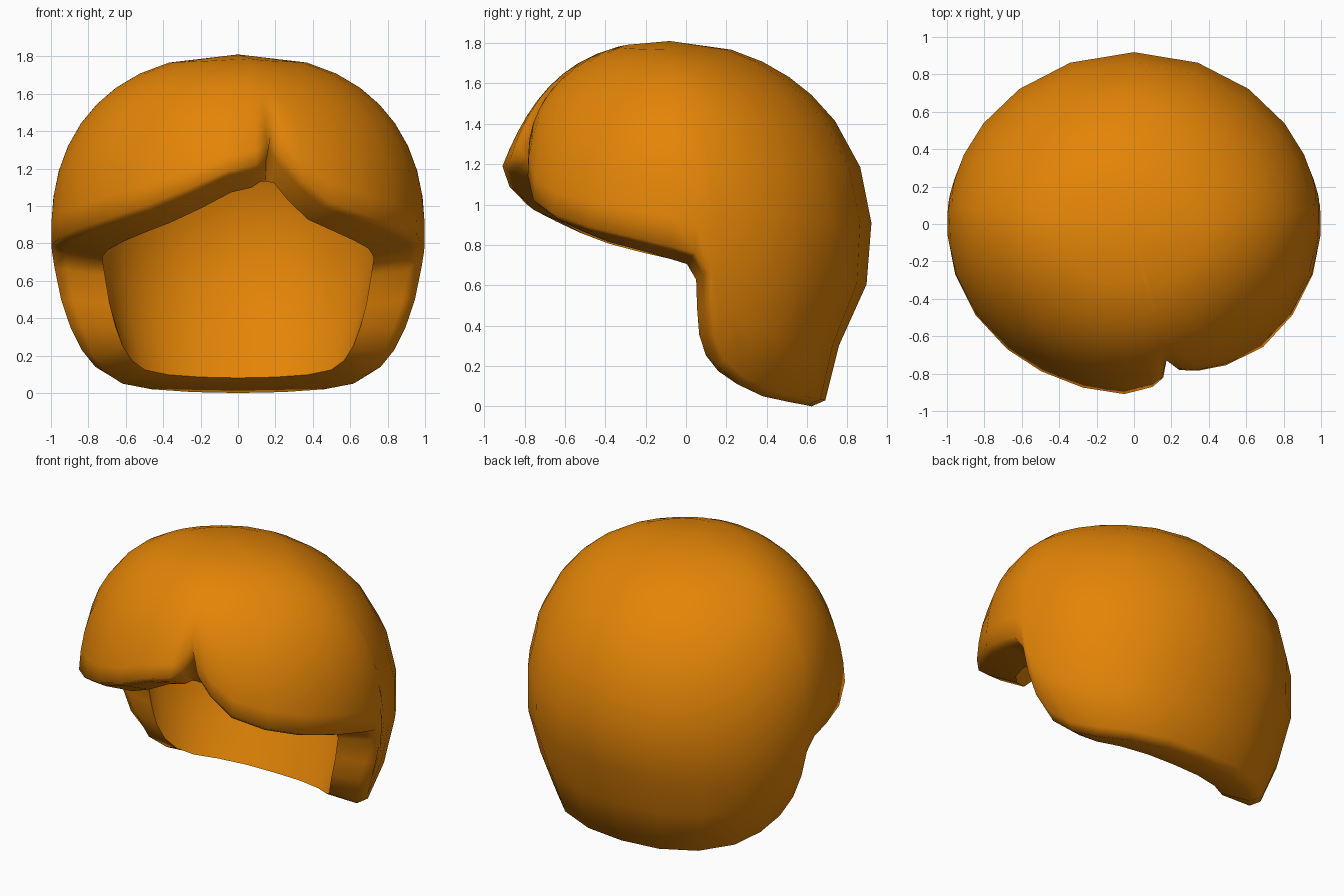
import bpy, bmesh, math

if "Cube" in bpy.data.objects:
    bpy.data.objects.remove(bpy.data.objects["Cube"])

TOP, MID, LEVELS = 1.81, 0.85, 10

# Lower edge of the hair: (angle from front in degrees, edge height, flare)
fringe = [(-86, .79, 1), (-73, .83, 1), (-58, .88, 1), (-43, .94, 1), (-30, 1.0, 1),
          (-16, 1.09, 1.01), (-3, 1.19, 1.03), (6, 1.22, 1.0), (10, 1.27, .97),
          (12.5, 1.37, .91), (16, 1.25, .94), (22, 1.14, .95), (31, 1.02, .97),
          (44, .95, 1), (58, .89, 1), (73, .84, 1), (86, .79, 1)]
side = [(93, .76, 1), (97, .67, 1), (98, .5, 1), (100, .35, 1), (105, .23, 1),
        (114, .14, 1), (126, .08, 1), (142, .05, 1), (160, .035, 1)]
columns = fringe + side + [(180, .03, 1)] + [(360 - a, z, f) for a, z, f in reversed(side)]


def skull(angle, z):
    """Point on the rounded head form at an angle and height."""
    a = math.radians(angle)
    diagonal = math.sin(2 * a) ** 2
    if z > MID:
        u = min((z - MID) / (TOP - MID), 1)
        rx = (1 - u ** 2.3) ** (1 / 2.3)
        ry = (1 - u ** 2.15) ** (1 / 2.15)
        shift, k = -.09 * u * u, 1 - .04 * diagonal * u
    else:
        d = MID - z
        t = min(max((d - .1) / .7, 0), 1)
        rx, ry, shift = 1 - .38 * d * d, 1 - .25 * t * t * (3 - 2 * t), 0
        k = 1 + .07 * diagonal * t
    return k * rx * math.sin(a), -.92 * k * ry * math.cos(a) + shift


def height(edge, top, t):
    """Ring height between an edge (t=0) and the crown (t=1)."""
    s = .35 * t + .65 * math.sin(t * math.pi / 2)
    z = edge + (top - edge) * s
    if edge < .8:
        w = min(1, 1.5 * s) ** 2
        z += (.8 + (top - .8) * s - z) * w
    return z, s


def inner_edge(edge):
    return min(edge + .055 - .145 * edge, 1.13)


bm = bmesh.new()
rings = []

# Outer surface, from below the crown down to the edge
for j in range(LEVELS - 1, -1, -1):
    ring = []
    for a, edge, flare in columns:
        z, s = height(edge, TOP, j / LEVELS)
        x, y = skull(a, z)
        k = 1 + (flare - 1) * max(0, 1 - 1.6 * s) ** 2
        ring.append(bm.verts.new((x * k, y * k, z)))
    rings.append(ring)

# Rounded lip
lip = []
for a, edge, flare in columns:
    x, y = skull(a, edge)
    dz = -.03 if edge < .3 else (inner_edge(edge) - edge) * .3
    lip.append(bm.verts.new((x * .93 * flare, y * .93 * flare - .02, edge + dz)))
rings.append(lip)

# Inner surface, from the edge up to the inside of the crown
inner = len(rings)
for j in range(LEVELS):
    ring = []
    for a, edge, flare in columns:
        z, s = height(inner_edge(edge), 1.58, j / LEVELS)
        x, y = skull(a, MID + (z - MID) * (TOP - MID) / (1.58 - MID) if z > MID else z)
        k = .73 + .03 * min(1, 3 * s)
        nape = 1 - .25 * max(0, 1 - z / .6) ** 2
        ring.append(bm.verts.new((x * k, y * k * nape - .03 * (1 - s), z)))
    rings.append(ring)

n = len(columns)
for up, low in zip(rings, rings[1:]):
    for i in range(n):
        k = (i + 1) % n
        bm.faces.new((up[i], low[i], low[k], up[k]))

# Crown caps outside and inside
crown = bm.verts.new((0, -.08, TOP))
inside = bm.verts.new((0, -.07, 1.58))
for i in range(n):
    k = (i + 1) % n
    bm.faces.new((crown, rings[0][i], rings[0][k]))
    bm.faces.new((inside, rings[-1][k], rings[-1][i]))

bmesh.ops.recalc_face_normals(bm, faces=bm.faces)
for f in bm.faces:
    f.smooth = True
# Crisp inner edge around the face opening
for i in range(n):
    bm.edges.get((rings[inner][i], rings[inner][(i + 1) % n])).smooth = False
mesh = bpy.data.meshes.new("hair")
bm.to_mesh(mesh)
bm.free()

orange = bpy.data.materials.new("orange hair")
orange.diffuse_color = (.77, .232, .002, 1)
orange.use_nodes = True
orange.node_tree.nodes["Principled BSDF"].inputs["Base Color"].default_value = orange.diffuse_color
mesh.materials.append(orange)
hair = bpy.data.objects.new("hair", mesh)
bpy.context.collection.objects.link(hair)
